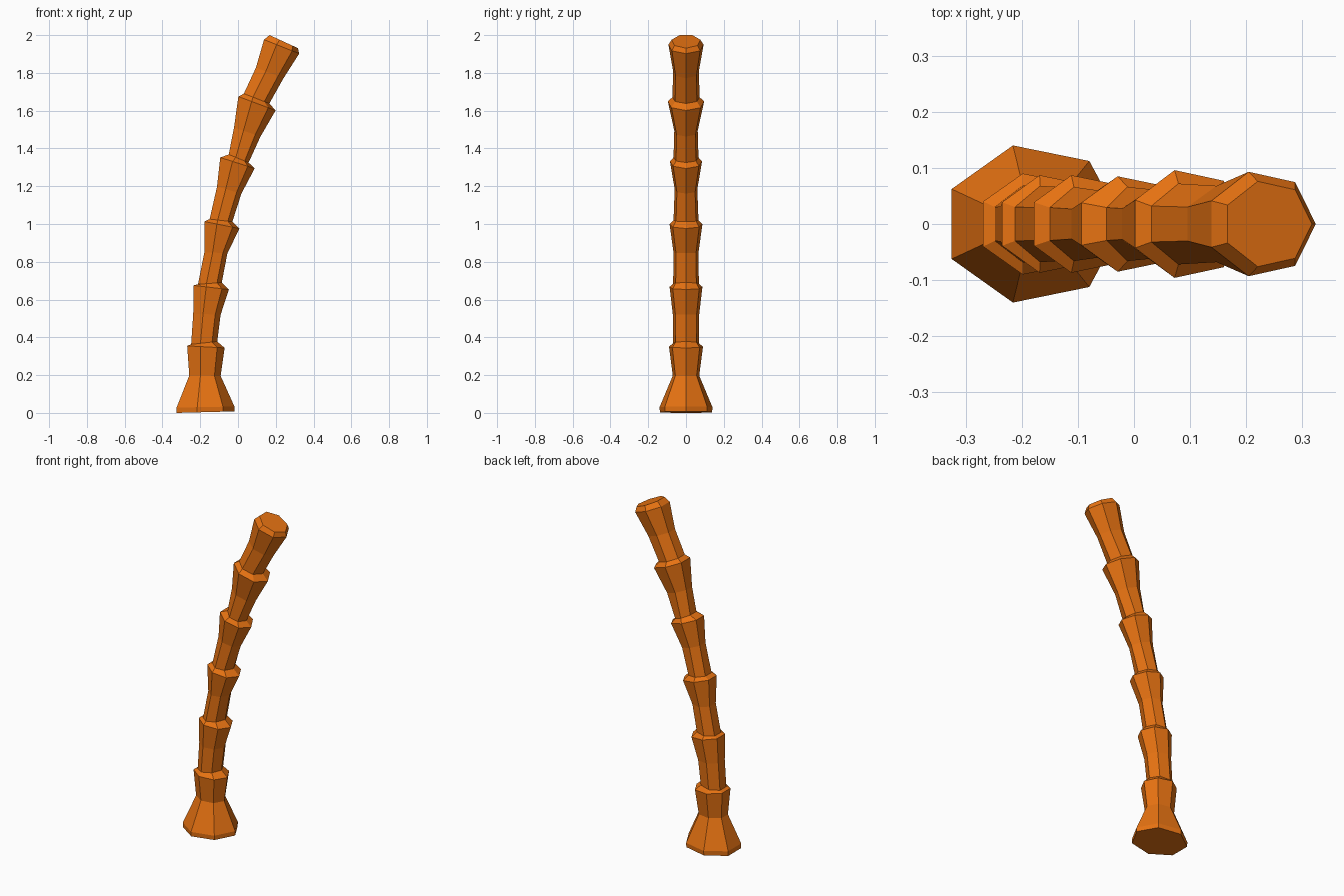
import bpy, bmesh
from math import cos, sin, pi

SIDES = 7
# Trunk cross-sections: left x, left z, right x, right z, half depth
RINGS = [
    # flared foot
    (-.325, .000, -.019, .008, .138), (-.325, .028, -.019, .034, .140), (-.258, .198, -.092, .196, .070),
    # each segment: flared lip, inset ledge, waist
    (-.269, .355, -.071, .344, .090), (-.248, .363, -.110, .378, .068), (-.237, .525, -.092, .520, .070),
    (-.235, .675, -.048, .653, .087), (-.212, .681, -.086, .690, .068), (-.178, .850, -.056, .846, .066),
    (-.178, 1.013, .008, .976, .087), (-.150, 1.026, -.030, 1.012, .066), (-.111, 1.198, .018, 1.161, .060),
    (-.094, 1.352, .088, 1.294, .085), (-.049, 1.368, .056, 1.325, .066), (-.021, 1.511, .119, 1.463, .062),
    (.002, 1.675, .199, 1.601, .096), (.031, 1.690, .166, 1.638, .072), (.095, 1.828, .241, 1.772, .068),
    # top lip and cap
    (.138, 1.976, .324, 1.902, .093), (.167, 2.000, .317, 1.931, .076),
]

bm = bmesh.new()
low, deep = cos(pi / SIDES), sin(4 * pi / SIDES)
loops = []
for lx, lz, rx, rz, hy in RINGS:
    loop = []
    for i in range(SIDES):
        a = 2 * pi * i / SIDES
        t = (cos(a) + low) / (1 + low)
        loop.append(bm.verts.new((lx + (rx - lx) * t, hy * sin(a) / deep, lz + (rz - lz) * t)))
    loops.append(loop)

# Walls and end caps
for a, b in zip(loops, loops[1:]):
    for i in range(SIDES):
        j = (i + 1) % SIDES
        bm.faces.new((a[i], a[j], b[j], b[i]))
bm.faces.new(loops[0][::-1])
bm.faces.new(loops[-1])
bmesh.ops.recalc_face_normals(bm, faces=bm.faces)

mesh = bpy.data.meshes.new("palm_trunk")
bm.to_mesh(mesh)
bm.free()
bark = bpy.data.materials.new("bark")
bark.diffuse_color = (0.8, 0.17, 0.006, 1)
mesh.materials.append(bark)
bpy.context.collection.objects.link(bpy.data.objects.new("palm_trunk", mesh))
